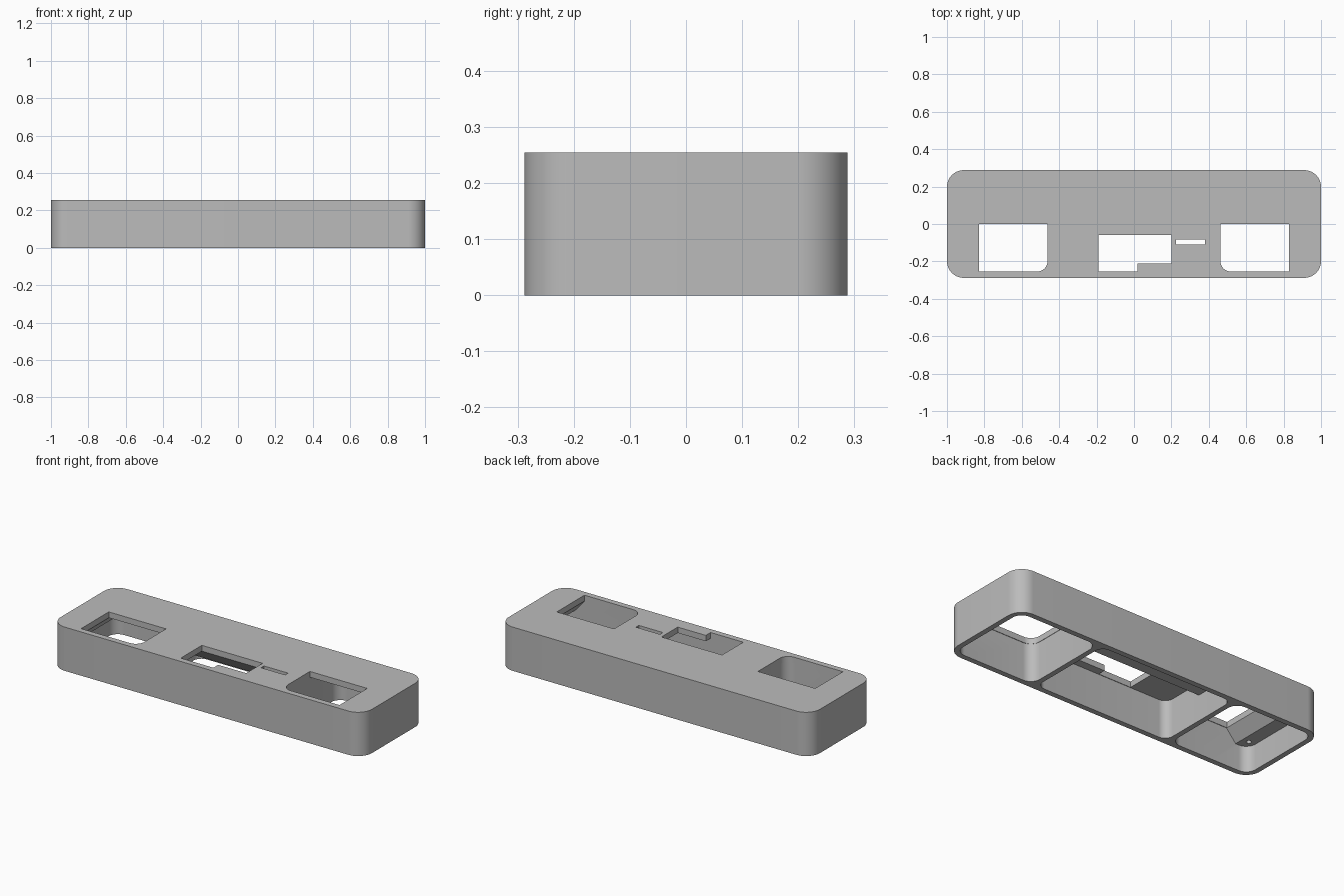
import bpy
import bmesh
import math

if "Cube" in bpy.data.objects:
    bpy.data.objects.remove(bpy.data.objects["Cube"], do_unlink=True)

grey = bpy.data.materials.new("plain_grey")
grey.use_nodes = True
colour = (0.5, 0.5, 0.5, 1)
grey.diffuse_color = colour
grey.node_tree.nodes["Principled BSDF"].inputs["Base Color"].default_value = colour

HEIGHT, CEILING, LOW_CEILING = 0.254, 0.22, 0.15
DEPTH, INNER = 0.288, 0.257


def prism(name, points, low, high, axes="xyz"):
    """Extrude a 2D outline from low to high along the last of the three axes."""
    bm = bmesh.new()
    order = ["xyz".index(a) for a in axes]

    def vert(p, h):
        co = [0, 0, 0]
        for axis, value in zip(order, (p[0], p[1], h)):
            co[axis] = value
        return bm.verts.new(co)

    face = bm.faces.new([vert(p, low) for p in points])
    offset = [0, 0, 0]
    offset[order[2]] = high - low
    new = bmesh.ops.extrude_face_region(bm, geom=[face])["geom"]
    bmesh.ops.translate(bm, vec=offset, verts=[v for v in new if isinstance(v, bmesh.types.BMVert)])
    bmesh.ops.recalc_face_normals(bm, faces=bm.faces)
    mesh = bpy.data.meshes.new(name)
    bm.to_mesh(mesh)
    bm.free()
    mesh.materials.append(grey)
    obj = bpy.data.objects.new(name, mesh)
    bpy.context.collection.objects.link(obj)
    return obj


def rounded(x0, x1, y0, y1, radii, steps=10):
    """Rectangle outline; radii run counter-clockwise from the low x, low y corner."""
    corners = [(x0, y0, 1, 1), (x1, y0, -1, 1), (x1, y1, -1, -1), (x0, y1, 1, -1)]
    points = []
    for i, ((x, y, sx, sy), r) in enumerate(zip(corners, radii)):
        if r == 0:
            points.append((x, y))
            continue
        for k in range(steps + 1):
            a = math.pi * (1 + i / 2 + k / steps / 2)
            points.append((x + sx * r + r * math.cos(a), y + sy * r + r * math.sin(a)))
    return points


def cut(target, cutter):
    """Subtract the cutter from the target and discard it."""
    mod = target.modifiers.new("cut", "BOOLEAN")
    mod.operation, mod.solver, mod.object = "DIFFERENCE", "EXACT", cutter
    cutter.hide_render = True
    bpy.ops.object.select_all(action="DESELECT")
    bpy.context.view_layer.objects.active = target
    target.select_set(True)
    bpy.ops.object.modifier_apply(modifier=mod.name)
    bpy.data.objects.remove(cutter, do_unlink=True)


# Outer shell
body = prism("housing", rounded(-1, 1, -DEPTH, DEPTH, [0.09] * 4, 16), 0, HEIGHT)

# Middle compartment, with a thicker sloped ceiling behind its opening
middle = prism("middle_cavity", rounded(-0.43, 0.43, -INNER, INNER, [0.05] * 4), -0.1, CEILING)
rear_slope = [(-0.06, CEILING), (0, LOW_CEILING), (0.4, LOW_CEILING), (0.4, 0.4), (-0.06, 0.4)]
cut(middle, prism("rear_slope", rear_slope, -0.6, 0.6, "yzx"))
cut(body, middle)

# End compartments, each with a sloped screw ledge, a window and a blind screw hole
for s in (-1, 1):
    xa, xb = sorted((s * 0.46, s * 0.97))
    end = prism("end_cavity", rounded(xa, xb, -INNER, INNER, [0.06] * 4), -0.1, CEILING)
    ledge = [(0.83, CEILING), (0.89, LOW_CEILING), (1.1, LOW_CEILING), (1.1, 0.4), (0.83, 0.4)]
    cut(end, prism("ledge", [(s * x, z) for x, z in ledge], -0.5, 0.5, "xzy"))
    cut(body, end)

    xa, xb = sorted((s * 0.462, s * 0.83))
    radii = [0.055, 0, 0, 0] if s > 0 else [0, 0.055, 0, 0]
    cut(body, prism("window", rounded(xa, xb, -0.254, 0, radii), 0.19, 0.4))

    cx, cy, r = s * 0.93, -0.2, 0.014
    cut(body, prism("screw_hole", rounded(cx - r, cx + r, cy - r, cy + r, [r * 0.999] * 4, 5), 0.1, 0.21))

# Stepped middle opening and the narrow slot beside it
opening = [(-0.19, -0.254), (0.02, -0.254), (0.02, -0.21), (0.2, -0.21), (0.2, -0.06), (-0.19, -0.06)]
cut(body, prism("opening", opening, 0.19, 0.4))
cut(body, prism("slot", rounded(0.225, 0.38, -0.11, -0.083, [0] * 4), 0.19, 0.4))

bpy.ops.object.select_all(action="DESELECT")
bpy.context.view_layer.objects.active = body
body.select_set(True)
bpy.ops.object.shade_smooth_by_angle(angle=math.radians(30))
